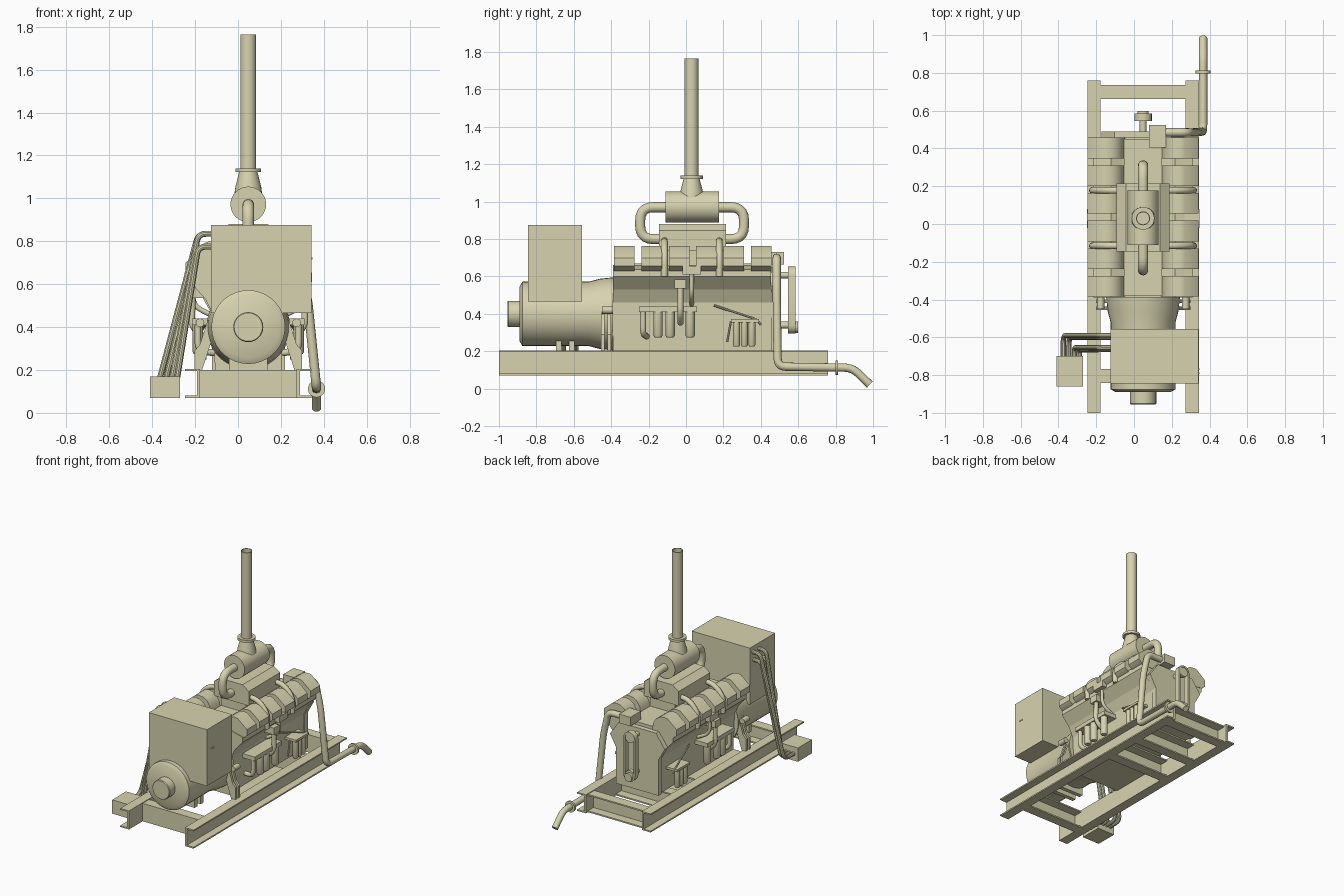
import bpy, bmesh, math
from mathutils import Vector

if "Cube" in bpy.data.objects:
    bpy.data.objects.remove(bpy.data.objects["Cube"])

CX = 0.048  # engine centre line
paint = bpy.data.materials.new("beige_paint")
paint.diffuse_color = (0.68, 0.65, 0.43, 1)
paint.use_nodes = True
paint.node_tree.nodes["Principled BSDF"].inputs["Base Color"].default_value = paint.diffuse_color


def finish(name, bm, smooth=False):
    bmesh.ops.recalc_face_normals(bm, faces=bm.faces)
    me = bpy.data.meshes.new(name)
    bm.to_mesh(me)
    bm.free()
    me.materials.append(paint)
    ob = bpy.data.objects.new(name, me)
    bpy.context.collection.objects.link(ob)
    if smooth:
        bpy.ops.object.select_all(action='DESELECT')
        ob.select_set(True)
        bpy.context.view_layer.objects.active = ob
        bpy.ops.object.shade_smooth_by_angle(angle=math.radians(35))
    return ob


def prism(name, prof, y0, y1, smooth=False):
    """Extrude an x-z profile along y."""
    bm = bmesh.new()
    a = [bm.verts.new((x, y0, z)) for x, z in prof]
    b = [bm.verts.new((x, y1, z)) for x, z in prof]
    bm.faces.new(a)
    bm.faces.new(b)
    n = len(prof)
    for i in range(n):
        bm.faces.new((a[i], a[(i + 1) % n], b[(i + 1) % n], b[i]))
    return finish(name, bm, smooth)


def box(name, x0, x1, y0, y1, z0, z1):
    return prism(name, [(x0, z0), (x1, z0), (x1, z1), (x0, z1)], y0, y1)


def lathe(name, prof, centre, axis='Z', n=28):
    """Spin (position, radius) points round an axis through centre."""
    bm = bmesh.new()
    rings = []
    for t, r in prof:
        ring = []
        for i in range(n):
            c, s = r * math.cos(math.tau * i / n), r * math.sin(math.tau * i / n)
            p = {'Z': (c, s, t), 'Y': (c, t, s)}[axis]
            ring.append(bm.verts.new(Vector(centre) + Vector(p)))
        rings.append(ring)
    for a, b in zip(rings, rings[1:]):
        for i in range(n):
            bm.faces.new((a[i], a[(i + 1) % n], b[(i + 1) % n], b[i]))
    bm.faces.new(rings[0])
    bm.faces.new(rings[-1])
    return finish(name, bm, True)


def tube(name, pts, r, bend=0.05, n=12):
    """Round pipe along a path with filleted corners."""
    pts = [Vector(p) for p in pts]
    path = [pts[0]]
    for a, p, b in zip(pts, pts[1:], pts[2:]):
        d = min(bend, (a - p).length * 0.49, (b - p).length * 0.49)
        s, e = p + (a - p).normalized() * d, p + (b - p).normalized() * d
        for i in range(6):
            t = i / 5
            path.append(s * (1 - t) ** 2 + p * 2 * t * (1 - t) + e * t * t)
    path.append(pts[-1])
    bm = bmesh.new()
    rings, side = [], None
    for i, p in enumerate(path):
        d = (path[min(i + 1, len(path) - 1)] - path[max(i - 1, 0)]).normalized()
        side = (d.orthogonal() if side is None else side - d * side.dot(d)).normalized()
        up = d.cross(side)
        rings.append([bm.verts.new(p + r * (side * math.cos(math.tau * k / n) + up * math.sin(math.tau * k / n)))
                      for k in range(n)])
    for a, b in zip(rings, rings[1:]):
        for k in range(n):
            bm.faces.new((a[k], a[(k + 1) % n], b[(k + 1) % n], b[k]))
    bm.faces.new(rings[0])
    bm.faces.new(rings[-1])
    return finish(name, bm, True)


def stadium(r, zlo, zhi, n=10):
    top = [(CX + r * math.cos(math.pi * i / n), zhi + r * math.sin(math.pi * i / n)) for i in range(n + 1)]
    low = [(CX - r * math.cos(math.pi * i / n), zlo - r * math.sin(math.pi * i / n)) for i in range(n + 1)]
    return top + low


# Skid: outward facing channels, cross members and floor plate
for s, side in ((-1, "left"), (1, "right")):
    def X(u):
        return CX + s * u
    prism(side + "_skid_rail", [(X(0.225), 0.07), (X(0.295), 0.07), (X(0.295), 0.08), (X(0.24), 0.08),
                                (X(0.24), 0.195), (X(0.295), 0.195), (X(0.295), 0.205), (X(0.225), 0.205)], -1, 0.76)
for y in (-0.805, 0.10, 0.38, 0.70):
    lo, hi = y - 0.037, y + 0.037
    for part, y0, y1, z0, z1 in (("web", lo, lo + 0.01, 0.07, 0.2), ("top", lo, hi, 0.19, 0.2),
                                 ("bottom", lo, hi, 0.07, 0.08)):
        box("cross_member_" + part, CX - 0.23, CX + 0.23, y0, y1, z0, z1)
box("floor_plate", CX - 0.23, CX + 0.23, -0.39, 0.07, 0.19, 0.2)

# Engine block with flared vee banks
half = [(0.155, 0.2), (0.165, 0.46), (0.2, 0.53), (0.262, 0.60), (0.262, 0.638), (0.17, 0.66), (0.1, 0.63)]
prism("engine_block", [(CX + u, z) for u, z in half] + [(CX - u, z) for u, z in reversed(half)], -0.39, 0.455)
box("valley_housing", CX - 0.1, CX + 0.1, -0.38, 0.45, 0.6, 0.67)
prism("rear_gear_cover", [(CX - 0.17, 0.2), (CX + 0.17, 0.2), (CX + 0.17, 0.46), (CX + 0.22, 0.55),
                          (CX + 0.15, 0.65), (CX - 0.15, 0.65), (CX - 0.22, 0.55), (CX - 0.17, 0.46)], 0.455, 0.49)

# Generator, bell housing and end cap
lathe("generator_body", [(-0.89, 0.145), (-0.875, 0.172), (-0.52, 0.172), (-0.46, 0.188), (-0.39, 0.195)],
      (CX, 0, 0.4), 'Y', 36)
lathe("generator_end_cap", [(-0.955, 0.066), (-0.95, 0.07), (-0.88, 0.07)], (CX, 0, 0.4), 'Y')
for y in (-0.68, -0.61):
    box("generator_foot", CX - 0.09, CX + 0.09, y - 0.015, y + 0.015, 0.195, 0.27)

# Control cabinet with small latch
box("control_cabinet", -0.125, 0.342, -0.845, -0.555, 0.465, 0.875)
for y in (-0.79, -0.77):
    box("cabinet_latch", 0.34, 0.347, y - 0.004, y + 0.004, 0.715, 0.725)

# Junction box with conduits
box("junction_box", -0.41, -0.27, -0.86, -0.70, 0.07, 0.17)
for y, z, x in ((-0.59, 0.835, -0.375), (-0.60, 0.775, -0.345), (-0.655, 0.835, -0.315), (-0.665, 0.775, -0.29)):
    tube("conduit", [(-0.11, y, z), (-0.185, y, z), (x, y, 0.12), (x, -0.72, 0.12)], 0.014, 0.05, 10)

# Parts mirrored on both banks
for s, side in ((-1, "left"), (1, "right")):
    def X(u):
        return CX + s * u
    for i in range(6):
        y = -0.33 + 0.1465 * i
        prism(side + "_rocker_cover", [(X(0.095), 0.64), (X(0.105), 0.70), (X(0.128), 0.738), (X(0.16), 0.758),
                                       (X(0.195), 0.764), (X(0.22), 0.76), (X(0.293), 0.70), (X(0.293), 0.655),
                                       (X(0.262), 0.63), (X(0.15), 0.62)], y - 0.055, y + 0.055, True)
    # Coolant crossover pipes
    for y in (-0.115, 0.178):
        tube(side + "_crossover_pipe", [(X(0.08), y, 0.79), (X(0.19), y, 0.79), (X(0.27), y, 0.71),
                                        (X(0.265), y, 0.60)], 0.018, 0.06)
    # Filter clusters under brackets
    box(side + "_filter_bracket", X(0.15), X(0.262), -0.25, 0.06, 0.41, 0.44)
    for y in (-0.15, -0.085, 0.022):
        lathe(side + "_oil_filter", [(0.275, 0.019), (0.285, 0.025), (0.42, 0.025)], (X(0.235), y, 0), 'Z', 16)
    tube(side + "_filter_hose", [(X(0.235), -0.23, 0.42), (X(0.235), -0.23, 0.29), (X(0.16), -0.21, 0.28)], 0.016)
    box(side + "_fuel_bracket", X(0.15), X(0.25), 0.24, 0.39, 0.355, 0.372)
    for y in (0.27, 0.312, 0.352):
        lathe(side + "_fuel_filter", [(0.225, 0.014), (0.235, 0.019), (0.36, 0.019)], (X(0.225), y, 0), 'Z', 16)
    tube(side + "_fuel_line", [(X(0.18), 0.15, 0.445), (X(0.225), 0.38, 0.37), (X(0.225), 0.40, 0.34)], 0.006, 0.03, 8)
    tube(side + "_drain_line", [(X(0.2), 0.22, 0.25), (X(0.2), 0.24, 0.36)], 0.006, 0.02, 8)
    # Charge pipe with inlet box
    tube(side + "_charge_pipe", [(X(0.26), -0.03, 0.57), (X(0.265), -0.03, 0.40), (X(0.2), -0.03, 0.35)], 0.016)
    box(side + "_inlet_box", X(0.2), X(0.285), -0.062, 0.0, 0.535, 0.585)
    box(side + "_manifold_joint", X(0.22), X(0.298), -0.02, 0.08, 0.61, 0.655)
    tube(side + "_joint_drop", [(X(0.26), 0.03, 0.63), (X(0.26), 0.03, 0.50), (X(0.16), 0.03, 0.45)], 0.012)
    # Splayed mounting legs
    for y in (-0.445, -0.41):
        prism(side + "_mount_leg", [(X(0.25), 0.2), (X(0.215), 0.2), (X(0.17), 0.34), (X(0.17), 0.43), (X(0.19), 0.43),
                                    (X(0.225), 0.32), (X(0.25), 0.29)], y - 0.009, y + 0.009)
    lathe(side + "_mount_bolt", [(-0.45, 0.02), (-0.39, 0.02)], (X(0.225), 0, 0.42), 'Y', 12)

# Aftercooler on the valley
box("aftercooler_base", CX - 0.1, CX + 0.1, -0.12, 0.2, 0.65, 0.75)
prism("aftercooler", [(CX - 0.14, 0.74), (CX + 0.14, 0.74), (CX + 0.14, 0.845), (CX + 0.09, 0.88),
                      (CX - 0.09, 0.88), (CX - 0.14, 0.845)], -0.145, 0.215)

# Silencer drum and its looped pipes
lathe("silencer_drum", [(-0.11, 0.083), (0.177, 0.083)], (CX, 0, 0.972), 'Y', 32)
for y0, y1 in ((-0.08, -0.245), (0.15, 0.31)):
    tube("exhaust_loop", [(CX, y0, 0.97), (CX, y1, 0.97), (CX, y1, 0.80), (CX, y0, 0.80)], 0.027, 0.07, 16)

# Exhaust stack
lathe("stack_cone", [(0.98, 0.07), (1.055, 0.06), (1.125, 0.042)], (CX, 0.03, 0))
lathe("stack_flange", [(1.122, 0.06), (1.14, 0.06)], (CX, 0.03, 0))
lathe("exhaust_stack", [(1.13, 0.037), (1.765, 0.037), (1.765, 0.032), (1.16, 0.032)], (CX, 0.03, 0))

# Belt drive on the far end
bm = bmesh.new()
loops = [[bm.verts.new((x, y, z)) for x, z in stadium(r, 0.34, 0.607)]
         for r, y in ((0.046, 0.545), (0.046, 0.585), (0.034, 0.585), (0.034, 0.545))]
for j in range(4):
    a, b = loops[j], loops[(j + 1) % 4]
    for i in range(len(a)):
        k = (i + 1) % len(a)
        bm.faces.new((a[i], a[k], b[k], b[i]))
finish("drive_belt", bm, True)
for z in (0.34, 0.607):
    lathe("belt_pulley", [(0.48, 0.018), (0.55, 0.018), (0.55, 0.034), (0.58, 0.034)], (CX, 0, z), 'Y', 20)
lathe("crank_pulley", [(0.55, 0.03), (0.598, 0.03)], (CX, 0, 0.328), 'Y', 20)

# Outlet housing and coolant drain pipe
box("thermostat_box", 0.08, 0.17, 0.405, 0.525, 0.665, 0.73)
tube("drain_pipe", [(0.15, 0.485, 0.70), (0.285, 0.485, 0.70), (0.325, 0.485, 0.52), (0.366, 0.49, 0.118),
                    (0.366, 0.89, 0.112), (0.366, 0.983, 0.022)], 0.022, 0.045, 16)
lathe("drain_flange", [(0.798, 0.04), (0.812, 0.04)], (0.366, 0, 0.112), 'Y', 20)
